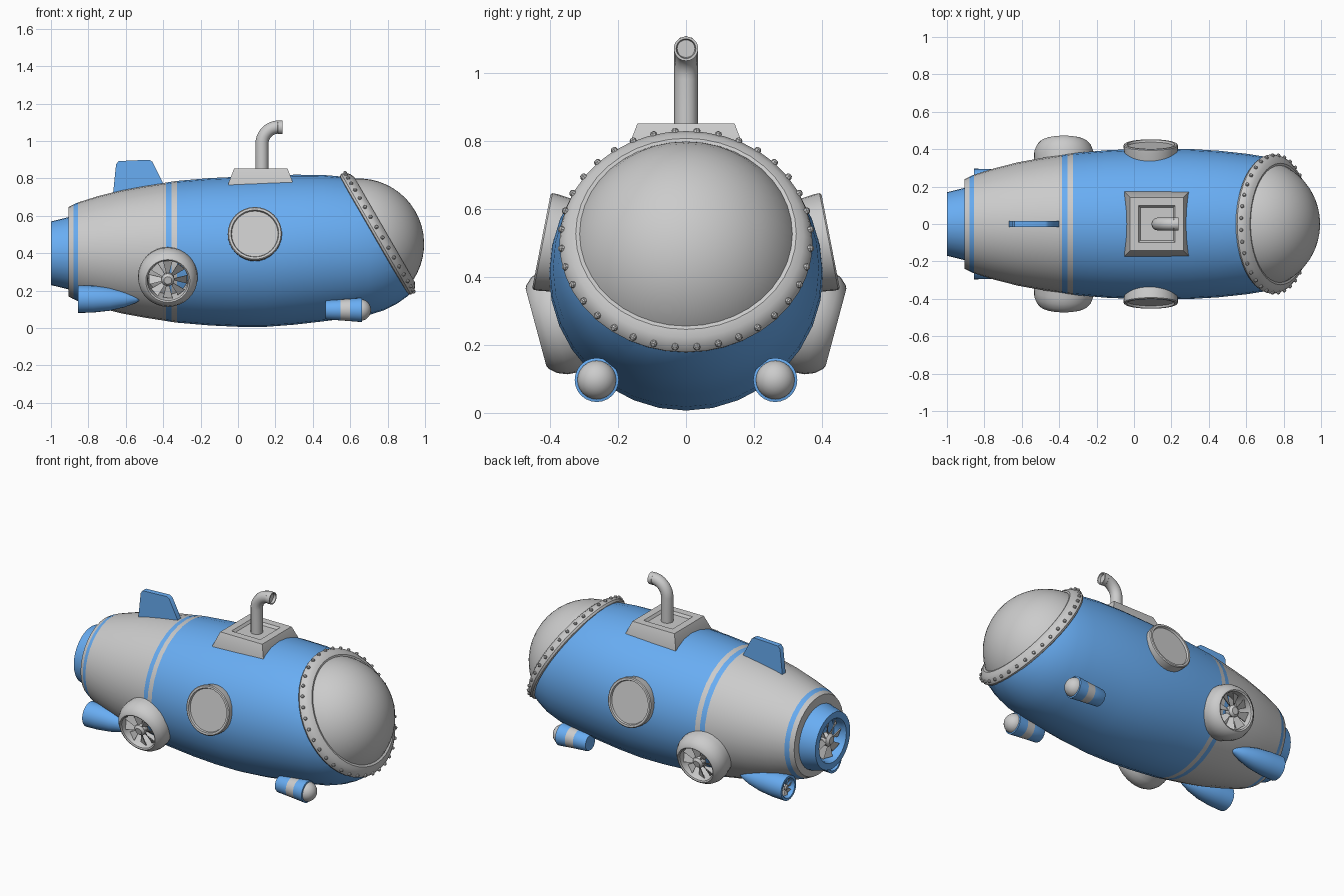
import bpy, bmesh
from math import sin, cos, pi, radians, sqrt
from mathutils import Vector, Matrix

if "Cube" in bpy.data.objects:
    bpy.data.objects.remove(bpy.data.objects["Cube"])

blue = bpy.data.materials.new("blue_paint")
blue.diffuse_color = (0.14, 0.42, 0.9, 1)
blue.use_nodes = True
blue.node_tree.nodes["Principled BSDF"].inputs["Base Color"].default_value = blue.diffuse_color
X = Vector((1, 0, 0))
Z = Vector((0, 0, 1))


def finish(name, bm, mat=None):
    bmesh.ops.remove_doubles(bm, verts=bm.verts, dist=1e-5)
    bmesh.ops.recalc_face_normals(bm, faces=bm.faces)
    me = bpy.data.meshes.new(name)
    bm.to_mesh(me)
    bm.free()
    ob = bpy.data.objects.new(name, me)
    bpy.context.collection.objects.link(ob)
    if mat:
        me.materials.append(mat)
    bpy.ops.object.select_all(action='DESELECT')
    ob.select_set(True)
    bpy.context.view_layer.objects.active = ob
    bpy.ops.object.shade_smooth_by_angle(angle=radians(35))
    return ob


def frame(origin, axis):
    return Matrix.Translation(origin) @ axis.to_track_quat('Z', 'Y').to_matrix().to_4x4()


def lathe(bm, profile, origin, axis, seg=32, phase=0.0):
    """Revolve (distance along axis, radius) points."""
    m = frame(Vector(origin), Vector(axis))
    rings = [[bm.verts.new(m @ Vector((r * cos(2 * pi * i / seg + phase),
                                       r * sin(2 * pi * i / seg + phase), d)))
              for i in range(seg)] for d, r in profile]
    for a, b in zip(rings, rings[1:]):
        for i in range(seg):
            j = (i + 1) % seg
            bm.faces.new((a[i], a[j], b[j], b[i]))


def revolve(name, profile, origin, axis, mat=None, seg=32, phase=0.0):
    bm = bmesh.new()
    lathe(bm, profile, origin, axis, seg, phase)
    return finish(name, bm, mat)


def fan(name, origin, axis, r, blades=8):
    """Hub with pitched blades."""
    bm = bmesh.new()
    t = r * 0.12
    lathe(bm, [(-t * 1.5, 0), (-t * 1.5, r * .33), (t, r * .33), (t * 2, r * .2), (t * 2, 0)],
          origin, axis, 16)
    m = frame(Vector(origin), Vector(axis))
    for k in range(blades):
        a = 2 * pi * k / blades
        w = pi / blades * 0.62
        vs = []
        for dz in (-t * .25, t * .25):
            for rr, s in ((.25, -1), (1, -1), (1, 1), (.25, 1)):
                vs.append(bm.verts.new(m @ Vector((r * rr * cos(a + s * w), r * rr * sin(a + s * w),
                                                   dz + s * t * .8))))
        for f in ((3, 2, 1, 0), (4, 5, 6, 7), (0, 1, 5, 4), (1, 2, 6, 5), (2, 3, 7, 6), (3, 0, 4, 7)):
            bm.faces.new([vs[i] for i in f])
    return finish(name, bm)


# Hull: bands along one long profile, nose cut off by the slanted window plane
rim_c = Vector((.735, 0, .5))
rim_n = Vector((sqrt(.75), 0, .5))


def hull(name, profile, mat=None):
    bm = bmesh.new()
    lathe(bm, profile, (0, 0, .408), X)
    for v in bm.verts:  # nose axis rises slightly
        v.co.z += .022 * min(1, max(0, (v.co.x - .1) / .4))
    bmesh.ops.bisect_plane(bm, geom=bm.verts[:] + bm.edges[:] + bm.faces[:],
                           plane_co=rim_c + rim_n * .01, plane_no=rim_n, clear_outer=True)
    return finish(name, bm, mat)


hull("tail_collar", [(-.905, .15), (-.905, .24), (-.88, .253)])
hull("tail_stripe", [(-.88, .253), (-.855, .264)], blue)
hull("rear_hull", [(-.855, .264), (-.75, .297), (-.62, .33), (-.5, .352), (-.385, .37)])
hull("middle_stripe", [(-.385, .37), (-.355, .375)], blue)
hull("middle_band", [(-.355, .375), (-.325, .379)])
hull("main_hull", [(-.325, .379), (-.15, .394), (0, .401), (.15, .404), (.3, .401), (.45, .392),
                   (.6, .376), (.7, .36), (.78, .335), (.85, .3), (.91, .257), (.96, .2)], blue)

# Tail nozzle and main propeller
revolve("tail_nozzle", [(-.89, .197), (-1, .17), (-1, .132), (-.985, .125), (-.925, .12), (-.925, 0)],
        (0, 0, .4), X, blue)
fan("main_propeller", (-.965, 0, .4), -X, .115)

# Front window dome, riveted rim
revolve("window_dome", [(.35 * cos(radians(a)), .35 * sin(radians(a))) for a in range(0, 71, 7)],
        (.645, 0, .45), rim_n, seg=40)
revolve("window_rim", [(-.012, .355), (-.008, .367), (.004, .373), (.025, .367), (.045, .347),
                       (.055, .325), (.052, .312), (.03, .31)], rim_c, rim_n, seg=40)
bm = bmesh.new()
side = Vector((0, 1, 0))
up = rim_n.cross(side)
for k in range(36):
    a = 2 * pi * (k + .5) / 36
    out = side * cos(a) + up * sin(a)
    lathe(bm, [(-.005, .01), (.005, .01), (.01, .006), (.011, 0)],
          rim_c + rim_n * .024 + out * .367, out + rim_n * .5, 8)
finish("rim_rivets", bm)

# Paired parts on both sides
for s, tag in ((-1, "front"), (1, "back")):
    # portholes
    n = Vector((0, s * cos(radians(11)), sin(radians(11))))
    revolve(tag + "_porthole", [(-.1, .135), (-.02, .145), (-.005, .145), (0, .14), (0, .128),
                                (-.012, .124), (-.012, 0)], (.09, s * .426, .506), n)
    # side thruster ring and fan
    n = Vector((0, s * cos(radians(15)), -sin(radians(15))))
    c = Vector((-.375, s * .442, .252))
    revolve(tag + "_thruster_ring", [(-.15, .15), (-.09, .16), (-.055, .158), (-.025, .146),
                                     (-.005, .128), (0, .118), (-.005, .11), (-.03, .106),
                                     (-.13, .106)], c, n)
    fan(tag + "_thruster_fan", c - n * .035, n, .105)
    # lower rear motor with small propeller
    c = Vector((-.855, s * .222, .155))
    revolve(tag + "_rear_motor", [(.05, 0), (.05, .053), (.01, .055), (0, .06), (0, .074), (.08, .072),
                                  (.17, .062), (.25, .043), (.31, .02), (.338, 0)], c, X, blue, 24)
    fan(tag + "_rear_propeller", c + X * .022, -X, .052)
    # headlamp pod
    c = (0, s * .263, .097)
    revolve(tag + "_lamp_housing", [(.468, 0), (.468, .047), (.475, .051), (.548, .056)], c, X, blue, 24)
    revolve(tag + "_lamp_band", [(.548, .056), (.6, .06)], c, X, None, 24)
    revolve(tag + "_lamp_collar", [(.6, .06), (.662, .065), (.664, .057), (.65, .056)], c, X, blue, 24)
    revolve(tag + "_lamp_lens", [(.655 + .056 * sin(radians(a)), .058 * cos(radians(a)))
                                 for a in range(0, 91, 15)], c, X, None, 24)

# Hatch platform with recessed square top
q = sqrt(2)
revolve("hatch_platform", [(.72, .172 * q), (.772, .174 * q), (.853, .143 * q), (.853, .098 * q),
                           (.838, .088 * q), (.838, 0)], (.122, 0, 0), Z, None, 4, pi / 4)

# Periscope: bent pipe with an open end
pts = [(.128, .8), (.128, .9)] + [(.218 - .09 * cos(radians(a)), .985 + .09 * sin(radians(a)))
                                  for a in range(0, 91, 10)]
cu = bpy.data.curves.new("periscope_pipe", 'CURVE')
cu.dimensions = '3D'
cu.bevel_depth = .035
cu.bevel_resolution = 4
cu.use_fill_caps = True
sp = cu.splines.new('POLY')
sp.points.add(len(pts) - 1)
for p, (x, z) in zip(sp.points, pts):
    p.co = (x, 0, z, 1)
pipe = bpy.data.objects.new("periscope_pipe", cu)
bpy.context.collection.objects.link(pipe)
bpy.ops.object.select_all(action='DESELECT')
pipe.select_set(True)
bpy.context.view_layer.objects.active = pipe
bpy.ops.object.convert(target='MESH')
bpy.ops.object.shade_smooth_by_angle(angle=radians(35))
revolve("periscope_eye", [(-.01, .03), (-.005, .036), (.02, .036), (.02, .029), (.006, .026), (.006, 0)],
        (.218, 0, 1.073), X, None, 20)

# Top fin
bm = bmesh.new()
f = bm.faces.new([bm.verts.new((x, -.016, z)) for x, z in
                  ((-.672, .68), (-.652, .875), (-.638, .893), (-.475, .9), (-.458, .89),
                   (-.39, .755), (-.39, .7))])
ext = bmesh.ops.extrude_face_region(bm, geom=[f])
bmesh.ops.translate(bm, vec=(0, .032, 0),
                    verts=[v for v in ext["geom"] if isinstance(v, bmesh.types.BMVert)])
finish("top_fin", bm, blue)
